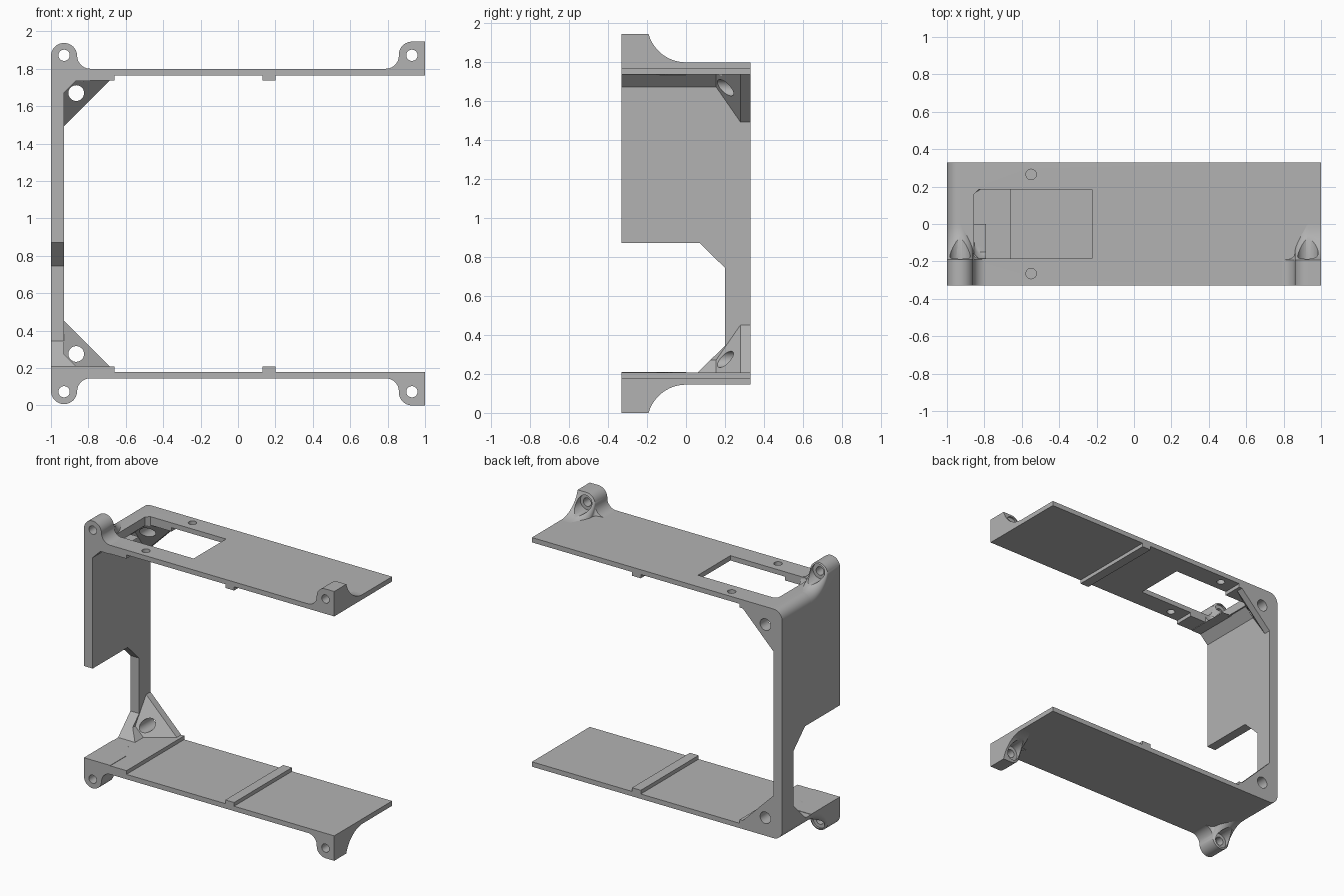
import bpy, bmesh, math

if "Cube" in bpy.data.objects:
    bpy.data.objects.remove(bpy.data.objects["Cube"])

H = 1.945          # overall height; the frame mirrors about H / 2
D = 0.33           # half depth
R = 0.07           # ear and corner radius

grey = bpy.data.materials.new("grey plastic")
grey.diffuse_color = (0.45, 0.45, 0.45, 1)
grey.use_nodes = True
grey.node_tree.nodes["Principled BSDF"].inputs["Base Color"].default_value = grey.diffuse_color


def loft(name, sections):
    """Solid through equal-length rings of 3D points."""
    bm = bmesh.new()
    rings = [[bm.verts.new(p) for p in s] for s in sections]
    n = len(rings[0])
    for a, b in zip(rings, rings[1:]):
        for i in range(n):
            j = (i + 1) % n
            bm.faces.new((a[i], a[j], b[j], b[i]))
    bm.faces.new(rings[0])
    bm.faces.new(rings[-1])
    bmesh.ops.remove_doubles(bm, verts=bm.verts, dist=1e-5)
    bmesh.ops.recalc_face_normals(bm, faces=bm.faces)
    me = bpy.data.meshes.new(name)
    bm.to_mesh(me)
    bm.free()
    me.materials.append(grey)
    ob = bpy.data.objects.new(name, me)
    bpy.context.collection.objects.link(ob)
    return ob


def arc(cx, cz, r, a0, a1, n=10):
    return [(cx + r * math.cos(math.radians(a0 + (a1 - a0) * i / n)),
             cz + r * math.sin(math.radians(a0 + (a1 - a0) * i / n))) for i in range(n + 1)]


def along_y(name, pts, y0, y1):
    return loft(name, [[(x, y, z) for x, z in pts] for y in (y0, y1)])


def rod_y(x, z, r, y0, y1):
    return along_y("cutter", arc(x, z, r, 0, 348.75, 31), y0, y1)


def along_z(pts, z0, z1):
    return loft("cutter", [[(x, y, z) for x, y in pts] for z in (z0, z1)])


def boolean(ob, other, op="DIFFERENCE"):
    m = ob.modifiers.new("cut", "BOOLEAN")
    m.operation, m.solver, m.object = op, "EXACT", other
    bpy.context.view_layer.objects.active = ob
    bpy.ops.object.modifier_apply(modifier=m.name)
    bpy.data.objects.remove(other)


def smooth(ob):
    bpy.ops.object.select_all(action="DESELECT")
    ob.select_set(True)
    bpy.context.view_layer.objects.active = ob
    bpy.ops.object.shade_smooth_by_angle(angle=math.radians(30))


# C-shaped frame: wall, two plates, ribs and inner corner chamfers
half = [(1, 0.18), (0.20, 0.18), (0.20, 0.207), (0.13, 0.207), (0.13, 0.18),
        (-0.66, 0.18), (-0.66, 0.207), (-0.865, 0.207), (-0.93, 0.272)]
outer = arc(-0.93, 0.145 + R, R, 180, 270) + [(1, 0.145)]
lower = outer + half
frame = along_y("frame", lower + [(x, H - z) for x, z in reversed(lower)], -D, D)

# sloped gussets in the two rear corners
for flip in (False, True):
    rings = []
    for y, leg in ((D, 0.245), (0.28, 0.245), (0.155, 0.065)):
        pts = [(-0.96, 0.175), (-0.93 + leg, 0.175), (-0.93 + leg, 0.207),
               (-0.93, 0.207 + leg), (-0.96, 0.207 + leg)]
        rings.append([(x, y, H - z if flip else z) for x, z in pts])
    boolean(frame, loft("gusset", rings), "UNION")

# opening in the lower part of the wall
notch = [(-0.4, 0.207), (0.06, 0.207), (0.2, 0.345), (0.2, 0.745), (0.07, 0.872), (-0.4, 0.872)]
boolean(frame, loft("cutter", [[(x, y, z) for y, z in notch] for x in (-1.1, -0.64)]))

# gusset holes, plate window and small plate holes
for z in (0.275, H - 0.275):
    boolean(frame, rod_y(-0.865, z, 0.042, -0.1, 0.5))
window = [(-0.225, -0.185), (-0.225, 0.185), (-0.83, 0.185), (-0.855, 0.16),
          (-0.855, -0.16), (-0.83, -0.185)]
boolean(frame, along_z(window, 1.6, 1.9))
for y in (-0.265, 0.265):
    boolean(frame, along_z(arc(-0.55, y, 0.028, 0, 345, 23), 1.7, 1.9))
smooth(frame)


def ear(name, side, flip):
    """Screw ear that sinks into the plate along a concave curve."""
    cz = 1.875 if side > 0 else 1.868
    base = 1.77 if side > 0 else 1.735
    top = cz + R
    # profile as for the right side, mirrored for the left
    pts = [(0.79, 0)] + arc(0.79, 1.80 + R, R, 270, 360) + arc(0.93, cz, R, 180, 90)
    pts += [(1, top)] if side > 0 else arc(0.93, cz, R, 90, 0)[1:]
    pts += [(1, 0)]
    path = [(-D, top)]
    a0 = math.acos((2.0 - top) / 0.2)
    for i in range(13):
        a = a0 * (1 - i / 12)
        path.append((-0.2 * math.sin(a), 2.0 - 0.2 * math.cos(a)))
    rings = []
    for y, z in path:
        ring = [(side * x, y, max(base, pz - (top - z))) for x, pz in pts]
        rings.append([(x, yy, H - zz if flip else zz) for x, yy, zz in ring])
    ob = loft(name, rings)
    hz = H - 1.872 if flip else 1.872
    boolean(ob, rod_y(side * 0.93, hz, 0.03, -0.5, 0.2))
    boolean(ob, rod_y(side * 0.93, hz, 0.055, -0.2, 0.2))
    smooth(ob)


ear("upper_right_ear", 1, False)
ear("upper_left_ear", -1, False)
ear("lower_right_ear", 1, True)
ear("lower_left_ear", -1, True)
